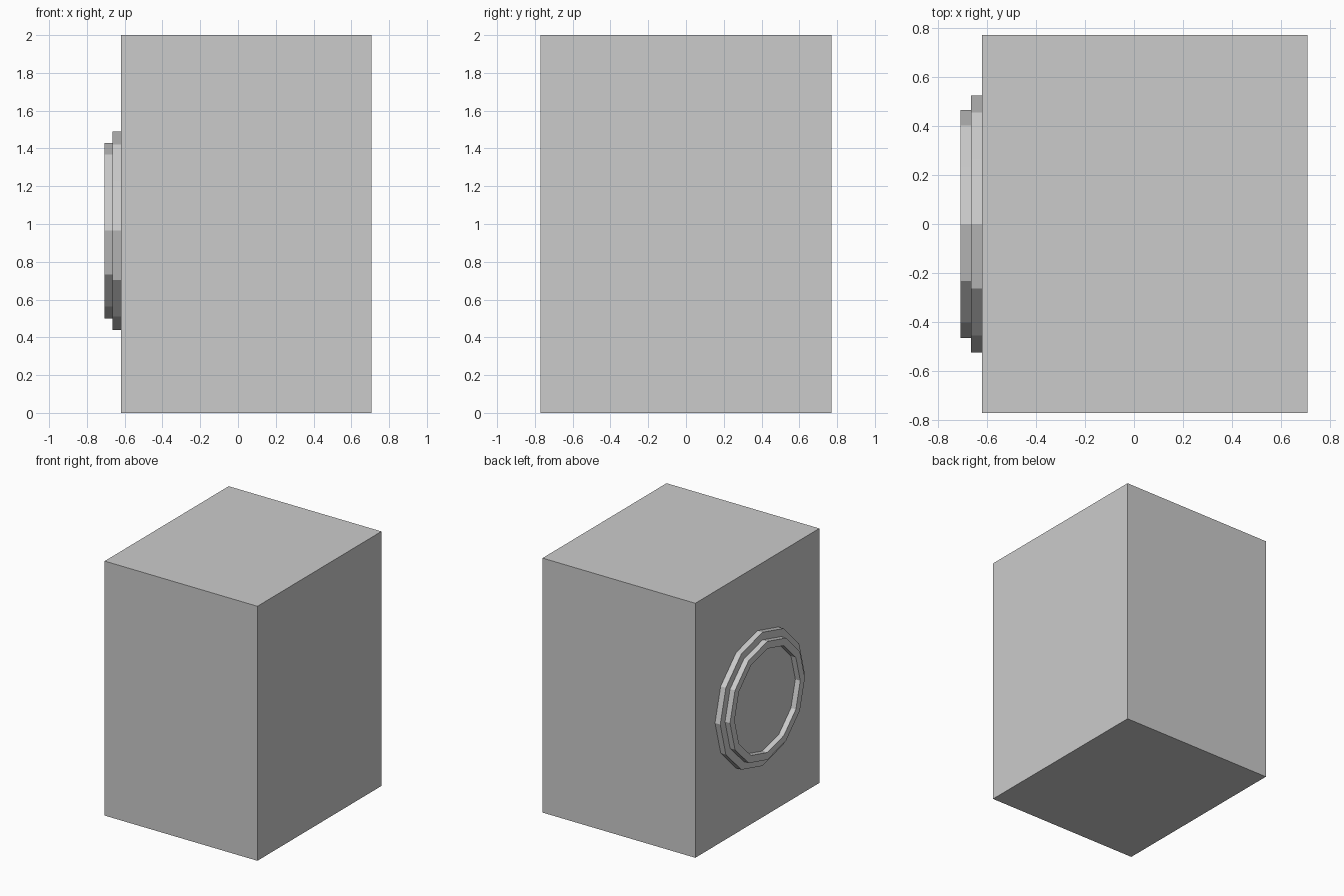
import bpy, bmesh
from math import cos, sin, tau

if "Cube" in bpy.data.objects:
    bpy.data.objects.remove(bpy.data.objects["Cube"])


def make_object(name, bm):
    bmesh.ops.recalc_face_normals(bm, faces=bm.faces)
    mesh = bpy.data.meshes.new(name)
    bm.to_mesh(mesh)
    bm.free()
    obj = bpy.data.objects.new(name, mesh)
    bpy.context.collection.objects.link(obj)
    return obj


def lathe_x(name, profile, center_z, sides):
    """Revolve (radius, x) points about the x direction, capping both ends."""
    bm = bmesh.new()
    rings = []
    for r, x in profile:
        rings.append([bm.verts.new((x, r * cos(tau * i / sides),
                                    center_z + r * sin(tau * i / sides)))
                      for i in range(sides)])
    for a, b in zip(rings, rings[1:]):
        for i in range(sides):
            j = (i + 1) % sides
            bm.faces.new((a[i], a[j], b[j], b[i]))
    bm.faces.new(rings[0])
    bm.faces.new(rings[-1])
    return make_object(name, bm)


# Box-shaped cabinet
X0, X1, Y, H = -0.62, 0.708, 0.77, 2.0
bm = bmesh.new()
bmesh.ops.create_cube(bm, size=1)
for v in bm.verts:
    v.co = (X1 if v.co.x > 0 else X0, Y if v.co.y > 0 else -Y, H if v.co.z > 0 else 0)
make_object("cabinet_body", bm)

# Stepped twelve-sided port: base disc, raised rim and recessed floor
MID, TIP = -0.665, -0.708
lathe_x("round_port",
        [(0.525, X0), (0.525, MID), (0.465, MID),
         (0.465, TIP), (0.408, TIP), (0.408, MID)],
        center_z=0.965, sides=12)
